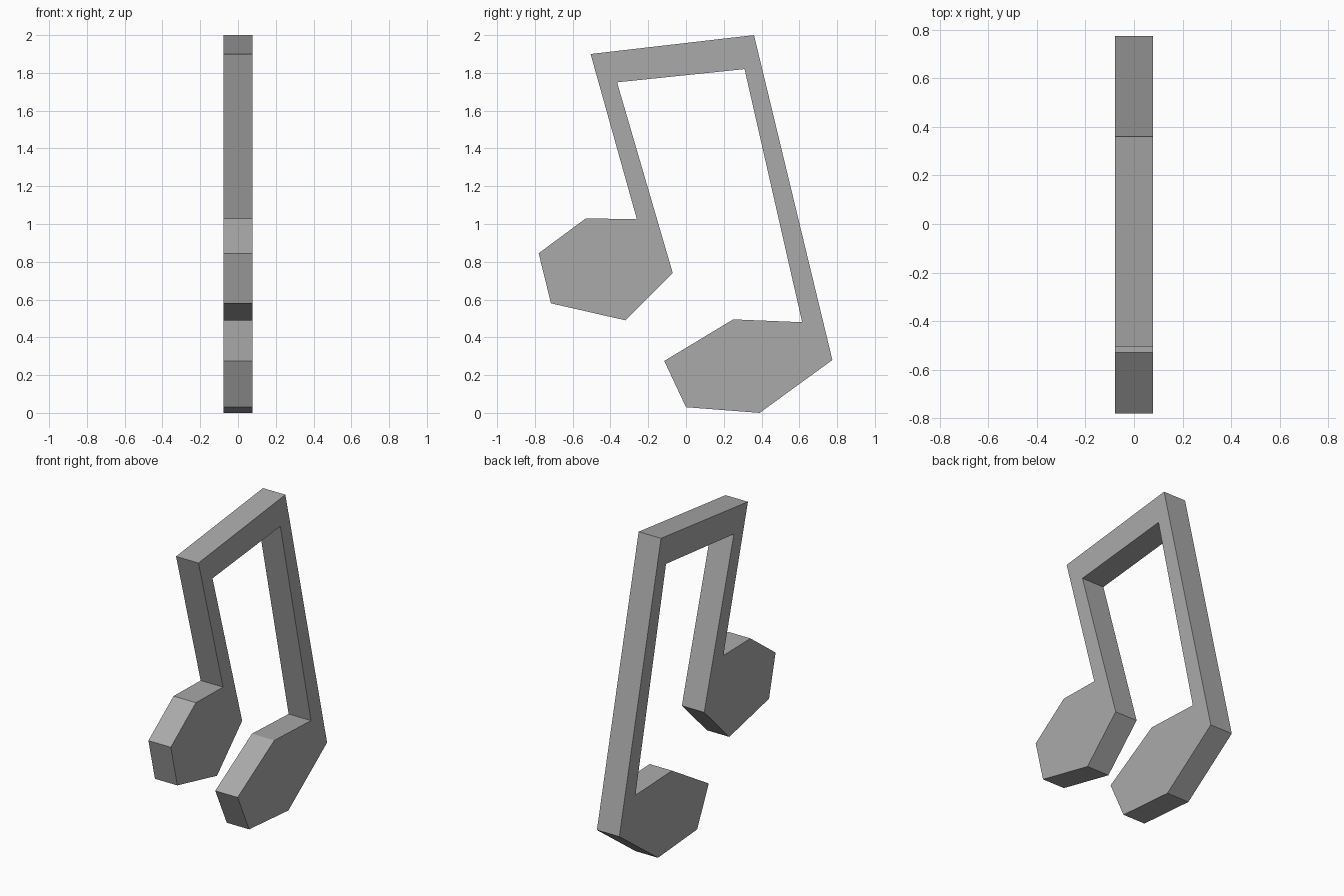
import bpy
import bmesh

cube = bpy.data.objects.get("Cube")
if cube:
    bpy.data.objects.remove(cube, do_unlink=True)

HALF_WIDTH = 0.078

# Side profile as (y, z) points, one run for each part of the shape
beam_top = [(-0.505, 1.9), (0.36, 2.0)]
rear_head = [(0.775, 0.28), (0.39, 0.0), (0.0, 0.03),
             (-0.115, 0.275), (0.25, 0.495), (0.615, 0.48)]
beam_underside = [(0.31, 1.82), (-0.365, 1.75)]
front_head = [(-0.07, 0.74), (-0.32, 0.49), (-0.715, 0.58),
              (-0.78, 0.845), (-0.53, 1.03), (-0.26, 1.025)]
outline = beam_top + rear_head + beam_underside + front_head

# Matte grey for the whole body
grey = bpy.data.materials.new("grey")
grey.use_nodes = True
colour = (0.4, 0.4, 0.4, 1.0)
grey.diffuse_color = colour
grey.node_tree.nodes["Principled BSDF"].inputs["Base Color"].default_value = colour

# Beamed pair of notes: fill the profile and extrude it across x
bm = bmesh.new()
side = bm.faces.new([bm.verts.new((-HALF_WIDTH, y, z)) for y, z in outline])
extruded = bmesh.ops.extrude_face_region(bm, geom=[side], use_keep_orig=True)
moved = [v for v in extruded["geom"] if isinstance(v, bmesh.types.BMVert)]
bmesh.ops.translate(bm, verts=moved, vec=(2 * HALF_WIDTH, 0, 0))
bmesh.ops.recalc_face_normals(bm, faces=bm.faces)

# Split the concave sides cleanly into triangles
bmesh.ops.triangulate(bm, faces=[f for f in bm.faces if len(f.verts) > 4])

mesh = bpy.data.meshes.new("beamed_notes")
bm.to_mesh(mesh)
bm.free()
mesh.materials.append(grey)
notes = bpy.data.objects.new("beamed_notes", mesh)
bpy.context.collection.objects.link(notes)
